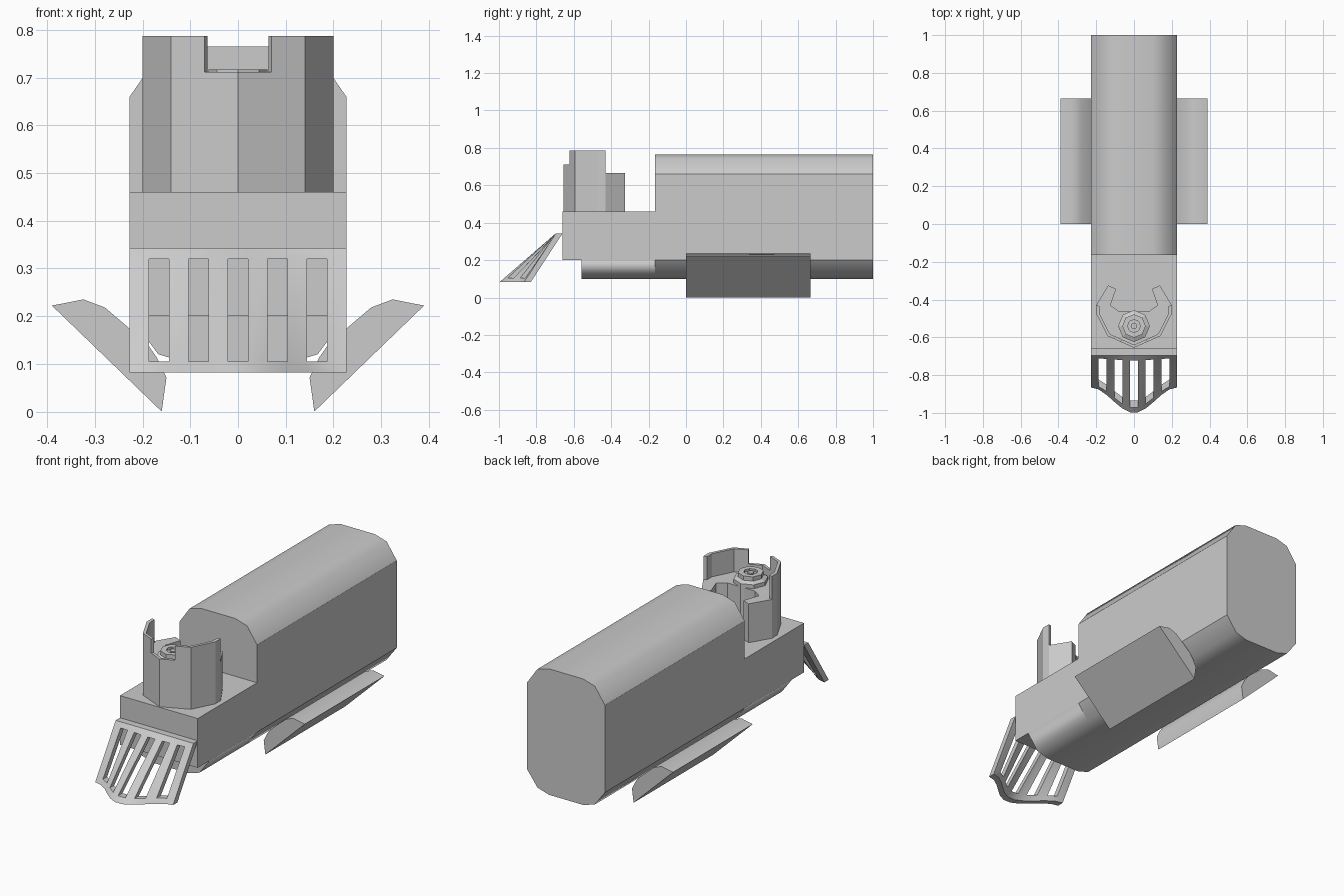
import bpy, bmesh, math

cube = bpy.data.objects.get("Cube")
if cube:
    bpy.data.objects.remove(cube, do_unlink=True)

GREY = (0.6, 0.6, 0.6, 1)
grey = bpy.data.materials.new("plain_grey")
grey.use_nodes = True
grey.diffuse_color = GREY
grey.node_tree.nodes["Principled BSDF"].inputs["Base Color"].default_value = GREY


def finish(name, bm):
    bmesh.ops.recalc_face_normals(bm, faces=bm.faces)
    mesh = bpy.data.meshes.new(name)
    bm.to_mesh(mesh)
    bm.free()
    mesh.materials.append(grey)
    ob = bpy.data.objects.new(name, mesh)
    bpy.context.collection.objects.link(ob)
    return ob


def prism(name, points, axis, lo, hi):
    """Extrude a flat outline along y (points are x, z) or z (points are x, y)."""
    bm = bmesh.new()
    place = (lambda a, b, h: (a, h, b)) if axis == "y" else (lambda a, b, h: (a, b, h))
    base = bm.faces.new([bm.verts.new(place(a, b, lo)) for a, b in points])
    grown = bmesh.ops.extrude_face_region(bm, geom=[base])["geom"]
    shift = place(0, 0, hi - lo)
    bmesh.ops.translate(bm, vec=shift, verts=[g for g in grown if isinstance(g, bmesh.types.BMVert)])
    return finish(name, bm)


def smooth_slopes(ob):
    """Smooth the rounded roof and belly, keep sides and ends flat."""
    for p in ob.data.polygons:
        p.use_smooth = abs(p.normal.z) > 0.3


def smooth_angle(ob, degrees):
    bpy.ops.object.select_all(action="DESELECT")
    ob.select_set(True)
    bpy.context.view_layer.objects.active = ob
    bpy.ops.object.shade_smooth_by_angle(angle=math.radians(degrees))


def flip(points):
    return [(-x, y) for x, y in reversed(points)]


# Hull: tall rear body, low front deck and the keel under it
W = 0.227
belly = [(0.10, 0.10), (0.167, 0.12), (W, 0.20)]
roof = [(W, 0.66), (0.168, 0.745), (0.10, 0.765)]
smooth_slopes(prism("rear_hull", belly + roof + flip(belly + roof), "y", -0.165, 1))
smooth_slopes(prism("front_keel", belly + flip(belly), "y", -0.56, -0.165))
prism("front_deck", [(-W, 0.20), (W, 0.20), (W, 0.46), (-W, 0.46)], "y", -0.66, -0.165)

# Angled side skirts
skirt = [(0.16, 0.0), (0.39, 0.222), (0.324, 0.235), (0.279, 0.218),
         (0.218, 0.166), (0.189, 0.14), (0.17, 0.113), (0.15, 0.071)]
for side, outline in (("left", skirt), ("right", flip(skirt))):
    smooth_angle(prism(side + "_skirt", outline, "y", 0, 0.665), 35)

# Turret base, open at the back
half = [(0.14, -0.593), (0.2, -0.475), (0.2, -0.43), (0.137, -0.325),
        (0.095, -0.344), (0.125, -0.43), (0.08, -0.462)]
prism("turret_base", [(0, -0.655)] + half + flip(half), "z", 0.46, 0.665)


# Thin shield walls above the base, low in front
def wall(name, outer, top):
    inner = [(x * 0.91, -0.48 + (y + 0.48) * 0.91) for x, y in reversed(outer)]
    prism(name, outer + inner, "z", 0.665, top)


shield = [(0.07, -0.624)] + half[:3]
wall("left_shield", shield, 0.787)
wall("right_shield", flip(shield), 0.787)
wall("front_shield", [(-0.07, -0.624), (0, -0.655), (0.07, -0.624)], 0.712)

# Eight-sided stepped mount in the turret
bm = bmesh.new()
steps = [(0.084, 0.46), (0.084, 0.685), (0.062, 0.695), (0.062, 0.717),
         (0.034, 0.717), (0.034, 0.705), (0.016, 0.705), (0.016, 0.715)]
rings = [[bm.verts.new((r * math.sin(i * math.pi / 4), -0.54 + r * math.cos(i * math.pi / 4), z))
          for i in range(8)] for r, z in steps]
for a, b in zip(rings, rings[1:]):
    for i in range(8):
        j = (i + 1) % 8
        bm.faces.new((a[i], a[j], b[j], b[i]))
bm.faces.new(rings[0])
bm.faces.new(rings[-1])
finish("turret_mount", bm)

# Slotted plough: straight on top, pointed at the bottom
bm = bmesh.new()
TOP, LOW, THICK = 0.343, 0.082, 0.036
edges = [-W]
for k in range(-2, 3):
    edges += [k * 0.083 - 0.021, k * 0.083 + 0.021]
edges.append(W)
levels = [LOW, 0.105, 0.32, TOP]


def plough_y(x, z):
    reach = 0.237 + 0.067 * math.cos(math.pi * x / W)
    return -0.696 - reach * (TOP - z) / (TOP - LOW)


grid = [[bm.verts.new((x, plough_y(x, z), z)) for x in edges] for z in levels]
for r in range(len(levels) - 1):
    for c in range(len(edges) - 1):
        if r == 1 and c % 2:
            continue  # open slot
        bm.faces.new((grid[r][c], grid[r][c + 1], grid[r + 1][c + 1], grid[r + 1][c]))
grown = bmesh.ops.extrude_face_region(bm, geom=bm.faces[:])["geom"]
bmesh.ops.translate(bm, vec=(0, THICK, 0), verts=[g for g in grown if isinstance(g, bmesh.types.BMVert)])
smooth_angle(finish("front_plough", bm), 30)
